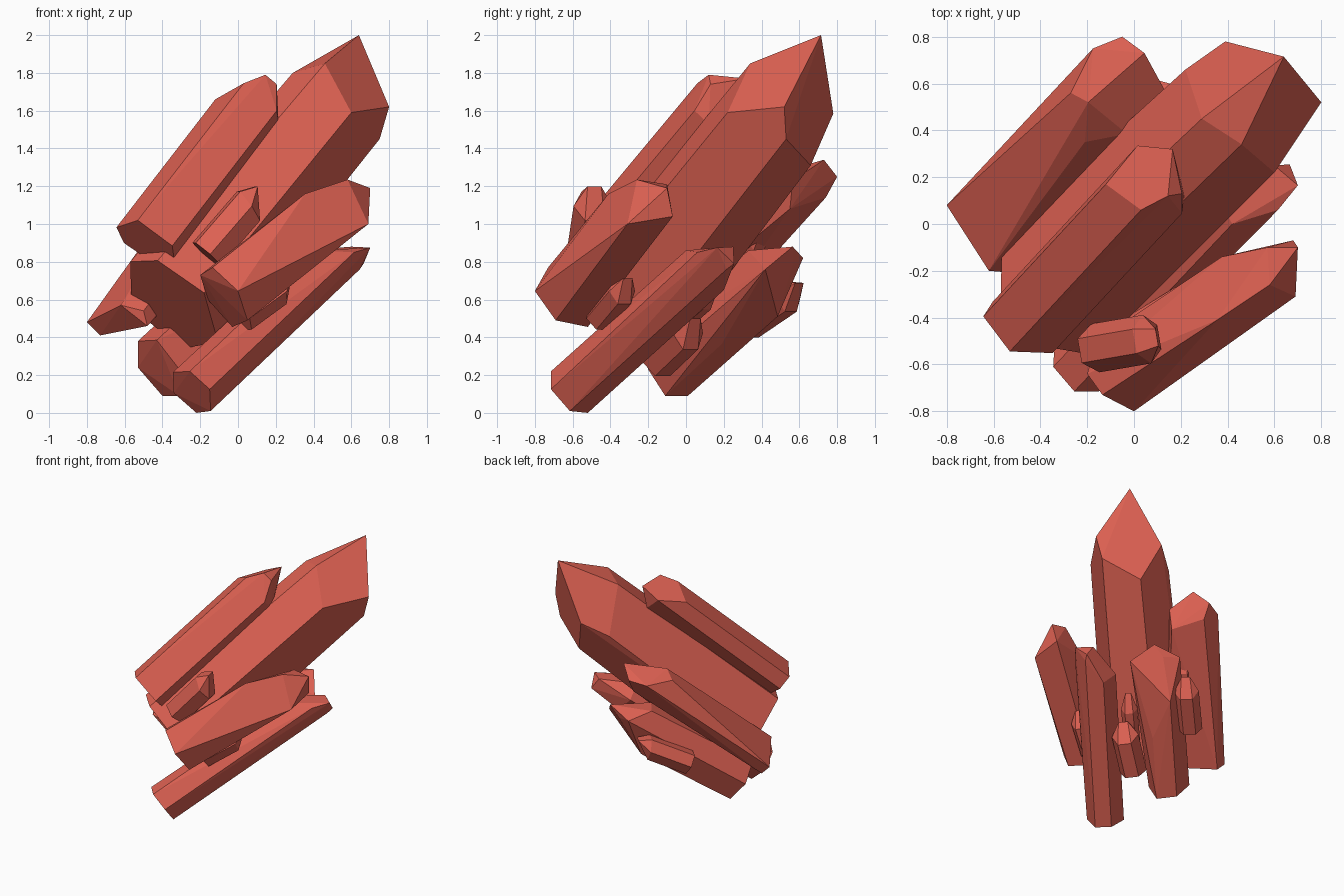
import bpy, bmesh
from math import sin, cos, pi, radians
from mathutils import Vector

if "Cube" in bpy.data.objects:
    bpy.data.objects.remove(bpy.data.objects["Cube"])

mat = bpy.data.materials.new("red_crystal")
mat.diffuse_color = (0.73, 0.12, 0.085, 1)
mat.use_nodes = True
mat.node_tree.nodes["Principled BSDF"].inputs["Base Color"].default_value = mat.diffuse_color


def crystal(name, base, end):
    """Flat-faced convex crystal spanning a base outline and its end facets."""
    bm = bmesh.new()
    for p in list(base) + list(end):
        bm.verts.new(p)
    bmesh.ops.convex_hull(bm, input=bm.verts[:])
    loose = [v for v in bm.verts if not v.link_faces]
    bmesh.ops.delete(bm, geom=loose, context='VERTS')
    bmesh.ops.dissolve_limit(bm, angle_limit=radians(4),
                             verts=bm.verts[:], edges=bm.edges[:])
    bmesh.ops.recalc_face_normals(bm, faces=bm.faces[:])
    me = bpy.data.meshes.new(name)
    bm.to_mesh(me)
    bm.free()
    me.materials.append(mat)
    ob = bpy.data.objects.new(name, me)
    bpy.context.collection.objects.link(ob)
    return ob


def slide(points, axis, offset, flare=1.0):
    """Move points back along the axis onto the flat base plane, then flare."""
    d = Vector(axis).normalized()
    flat = [Vector(p) - d * (d.dot(Vector(p)) - offset) for p in points]
    mid = sum(flat, Vector()) / len(flat)
    return [mid + (p - mid) * flare for p in flat]


def small_crystal(name, base, tip, r, roll=0.0):
    """Small six-sided crystal with a slanted chisel end."""
    base, tip = Vector(base), Vector(tip)
    d = (tip - base).normalized()
    u = d.cross(Vector((0, 0, 1))).normalized()
    v = u.cross(d)
    length = (tip - base).length

    def ring(h, slant):
        out = []
        for i in range(6):
            a = roll + i * pi / 3
            out.append(base + u * r * cos(a) + v * r * sin(a)
                       + d * (h + slant * r * sin(a)))
        return out
    ends = [tip + v * r * 0.35 + u * r * 0.35, tip + v * r * 0.35 - u * r * 0.35]
    crystal(name, ring(0, 0), ring(length * 0.76, 0.25) + ends)


# Main crystal: six prism edges, two extra facet corners and the point
ring = [(.46, .34, 1.85), (.29, .45, 1.80), (.22, .66, 1.48),
        (.49, .66, 1.31), (.75, .53, 1.45), (.60, .22, 1.59)]
crystal("main_crystal", slide(ring, (.545, .52, .658), .03, 1.09),
        ring + [(.80, .52, 1.62), (.39, .78, 1.585), (.64, .715, 2.0)])

# Upper crystal lying on the main one
ring = [(-.12, .17, 1.66), (.03, .06, 1.745), (.205, .045, 1.60),
        (.215, .12, 1.53), (.13, .31, 1.60), (.015, .335, 1.70)]
crystal("upper_crystal", slide(ring, (.51, .55, .66), .103),
        ring + [(.145, .12, 1.79), (.205, .13, 1.74), (.165, .32, 1.77)])

# Front right crystal
crystal("front_crystal",
        [(0, -.80, .645), (.05, -.69, .49), (-.03, -.52, .455),
         (-.16, -.50, .60), (-.20, -.64, .73), (-.135, -.73, .77)],
        [(.355, -.41, 1.16), (.58, -.26, 1.235), (.70, -.10, 1.19),
         (.69, -.31, 1.0), (.68, -.07, 1.04), (.57, -.10, 1.21),
         (.375, -.14, 1.05)])

# Long thin crystal at the bottom
crystal("lower_crystal",
        [(-.345, -.61, .215), (-.255, -.715, .22), (-.15, -.715, .125),
         (-.145, -.615, .01), (-.22, -.52, 0), (-.34, -.52, .105)],
        [(.42, 0, .86), (.615, .06, .85), (.70, .165, .875), (.60, .25, .88),
         (.665, .255, .79), (.645, .215, .76), (.46, .20, .65),
         (.35, .21, .76), (.35, .12, .86)])

# Lower back crystal
crystal("lower_back_crystal",
        [(-.53, -.09, .38), (-.43, -.21, .385), (-.31, -.20, .23),
         (-.31, -.11, .09), (-.40, .01, .09), (-.53, 0, .24)],
        [(-.02, .19, .365), (.06, .485, .51), (.08, .62, .82),
         (.28, .565, .88), (.39, .42, .76), (.20, .57, .80),
         (.08, .33, .86), (-.01, .45, .86)])

# Left back crystal
crystal("left_crystal",
        [(-.80, .08, .48), (-.73, .08, .41), (-.48, -.20, .46),
         (-.50, -.21, .54), (-.62, -.20, .57)],
        [(-.27, .56, 1.22), (-.175, .75, 1.22), (-.05, .80, 1.25),
         (.045, .73, 1.34), (-.195, .52, 1.28), (.135, .565, 1.23),
         (-.03, .385, 1.16), (-.21, .35, 1.14), (-.05, .74, 1.14),
         (.10, .55, 1.08)])

# Small crystals tucked between the large ones
small_crystal("small_front_crystal", (-.165, -.53, .84), (.125, -.48, 1.175), .105)
small_crystal("small_under_crystal", (-.12, -.15, .27), (.16, .06, .47), .10)
small_crystal("small_right_crystal", (.02, -.46, .50), (.28, -.30, .69), .08)
small_crystal("small_back_crystal", (-.40, .12, .70), (-.07, .45, 1.00), .08)
small_crystal("small_low_back_crystal", (-.26, .33, .47), (.02, .61, .66), .09)
small_crystal("small_middle_crystal", (-.10, -.13, .40), (.20, .17, .66), .06)
